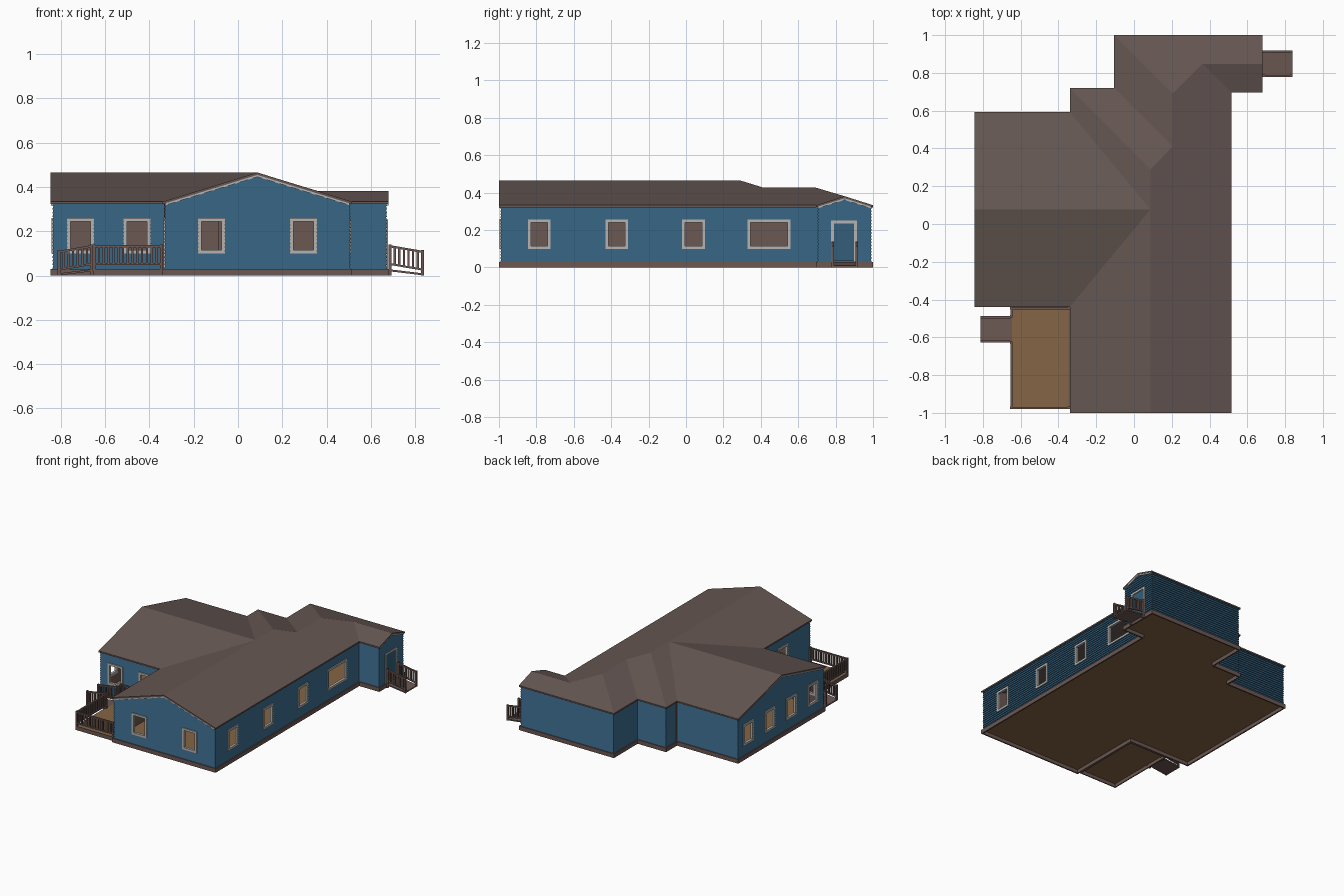
import bpy, bmesh
from mathutils import Vector as V

if "Cube" in bpy.data.objects:
    bpy.data.objects.remove(bpy.data.objects["Cube"])


def material(name, rgb):
    m = bpy.data.materials.new(name)
    m.diffuse_color = (*rgb, 1)
    m.use_nodes = True
    m.node_tree.nodes["Principled BSDF"].inputs["Base Color"].default_value = m.diffuse_color
    return m


BLUE = material("blue siding", (0.033, 0.113, 0.198))
ROOF = material("roof brown", (0.130, 0.095, 0.085))
TRIM = material("trim brown", (0.150, 0.098, 0.085))
TAN = material("floor tan", (0.235, 0.130, 0.060))
GREY = material("frame grey", (0.46, 0.455, 0.44))


def finish(bm, name, *mats, recalc=True):
    if recalc:
        bmesh.ops.recalc_face_normals(bm, faces=bm.faces)
    me = bpy.data.meshes.new(name)
    bm.to_mesh(me)
    bm.free()
    for m in mats:
        me.materials.append(m)
    ob = bpy.data.objects.new(name, me)
    bpy.context.collection.objects.link(ob)


def quad(bm, pts, mat=0):
    f = bm.faces.new([bm.verts.new(p) for p in pts])
    f.material_index = mat


def beam(bm, p, q, w, h):
    """Bar from p to q, w wide sideways, h tall, with upright ends."""
    p, q = V(p), V(q)
    d = (q - p).to_2d().normalized()
    s, u = V((-d.y, d.x, 0)) * w / 2, V((0, 0, h / 2))
    v = [bm.verts.new(e + a * s + b * u) for e in (p, q)
         for a, b in ((-1, -1), (1, -1), (1, 1), (-1, 1))]
    for f in ((0, 1, 2, 3), (7, 6, 5, 4), (0, 4, 5, 1), (1, 5, 6, 2), (2, 6, 7, 3), (3, 7, 4, 0)):
        bm.faces.new([v[i] for i in f])


def post(bm, x, y, z0, z1, w):
    beam(bm, (x - w / 2, y, (z0 + z1) / 2), (x + w / 2, y, (z0 + z1) / 2), w, z1 - z0)


# House outline, counter-clockwise, starting at the left wing's front corner
OUT = [(-.845, -.439), (-.34, -.439), (-.34, -1), (.515, -1), (.515, .695), (.68, .695),
       (.68, 1), (-.105, 1), (-.105, .72), (-.34, .72), (-.34, .592), (-.845, .592)]
OUT = [V(p) for p in OUT]
N = len(OUT)
DIR = [(OUT[(i + 1) % N] - OUT[i]).normalized() for i in range(N)]
NOR = [V((d.y, -d.x)) for d in DIR]
WALL = [OUT[i] - 0.012 * (NOR[i - 1] + NOR[i]) for i in range(N)]
LEN = [(WALL[(i + 1) % N] - WALL[i]).length for i in range(N)]
BASE, EAVE, RIDGE = 0.03, 0.333, 0.465


def slab(name, outline, top, t):
    """Hollow base: brown skirt boards t thick, tan floor set between them at the top."""
    bm = bmesh.new()
    pts = [V(p) for p in outline]
    n = len(pts)
    nor = [V((d.y, -d.x)).normalized() for d in (pts[(i + 1) % n] - pts[i] for i in range(n))]
    inn = [pts[i] - t * (nor[i - 1] + nor[i]) for i in range(n)]
    for i in range(n):
        j = (i + 1) % n
        a, b, c, d = pts[i], pts[j], inn[j], inn[i]
        quad(bm, [(*a, 0), (*b, 0), (*b, top), (*a, top)])
        quad(bm, [(*c, 0), (*d, 0), (*d, top), (*c, top)])
        quad(bm, [(*a, top), (*b, top), (*c, top), (*d, top)])
        quad(bm, [(*d, 0), (*c, 0), (*b, 0), (*a, 0)])
    quad(bm, [(*p, top) for p in inn], 1)
    quad(bm, [(*p, top - .004) for p in reversed(inn)], 1)
    finish(bm, name, TRIM, TAN, recalc=False)


slab("foundation", OUT, BASE, 0.010)
slab("deck", [(-.655, -.98), (-.34, -.98), (-.34, -.439), (-.655, -.439)], 0.029, 0.008)

# Roof: eave corners 0-11 follow the outline, then ridge points
pts = [(*p, EAVE) for p in OUT] + [
    (.0875, -1, RIDGE), (-.845, .077, RIDGE), (.0875, .077, RIDGE), (.0875, .29, RIDGE),
    (.205, .41, .428), (.205, .69, .428), (.362, .848, .381), (.68, .848, .381)]
faces = [(3, 4, 18, 17, 16, 15, 14, 12), (2, 12, 14, 1), (0, 1, 14, 13), (11, 13, 14, 10),
         (10, 14, 15, 9), (9, 15, 16, 8), (8, 16, 17, 7), (7, 17, 18, 19, 6), (4, 5, 19, 18)]
bm = bmesh.new()
vs = [bm.verts.new(p) for p in pts]
for f in faces:
    bm.faces.new([vs[i] for i in f])
bmesh.ops.recalc_face_normals(bm, faces=bm.faces)
r = bmesh.ops.extrude_face_region(bm, geom=bm.faces[:], use_keep_orig=True)
bmesh.ops.translate(bm, vec=(0, 0, -0.011), verts=[v for v in r["geom"] if isinstance(v, bmesh.types.BMVert)])
finish(bm, "roof", ROOF)

# Openings: wall number, centre along the wall's axis, width, bottom, top, is a door
OPEN = [(0, -.71, .122, .1, .26, 0), (0, -.455, .122, .1, .26, 0),
        (2, -.12, .122, .1, .26, 0), (2, .295, .122, .1, .26, 0),
        (3, -.785, .122, .1, .257, 0), (3, -.37, .122, .1, .257, 0),
        (3, .04, .122, .1, .257, 0), (3, .445, .23, .1, .257, 0),
        (5, .845, .14, BASE, .252, 1),
        (1, -.67, .122, .1, .26, 0), (1, -.53, .13, BASE, .252, 1)]
OPEN += [(11, .46 - .253 * k, .122, .1, .26, 0) for k in range(4)]
GABLE = {2: RIDGE, 5: .381, 11: RIDGE}
PITCH, LAP, FRAME = 0.0167, 0.005, 0.016


def at(i, s, d, z):
    return V((*(WALL[i] + DIR[i] * s + NOR[i] * d), z))


def along(i, c):
    ax = 0 if abs(DIR[i].x) > 0.5 else 1
    return abs(c - WALL[i][ax])


# Walls: overlapping boards outside, plain lining inside, split around openings
bm = bmesh.new()
WTOP = EAVE - 0.007
for i in range(N):
    holes = sorted((along(i, c) - w / 2 + .006, along(i, c) + w / 2 - .006, z0 + (0 if dr else .006), z1 - .006)
                   for j, c, w, z0, z1, dr in OPEN if j == i)
    top = GABLE.get(i, EAVE) - 0.007
    slope = (top - WTOP) / (LEN[i] / 2)
    cuts = {round(BASE + k * PITCH, 5) for k in range(40)} | {round(z, 5) for h in holes for z in h[2:]}
    cuts = sorted(z for z in cuts | {WTOP, top} if z <= top)

    def ends(z, d):
        g = (z - WTOP) / slope if slope and z > WTOP else 0
        return (g + d * NOR[i - 1].dot(DIR[i]), LEN[i] - g + d * NOR[(i + 1) % N].dot(DIR[i]))

    for z0, z1 in zip(cuts, cuts[1:]):
        if z1 - z0 < 1e-4:
            continue
        row = int(((z0 + z1) / 2 - BASE) / PITCH)
        d0, d1 = (LAP * (1 - ((z - BASE) / PITCH - row)) for z in (z0, z1))
        gaps = [h for h in holes if h[2] < (z0 + z1) / 2 < h[3]]
        for a0, a1, inner in ((d0, d1, 0), (-.008, -.008, 1)):
            lo, hi = ends(z0, a0), ends(z1, a1)
            left = [(lo[0], hi[0])] + [(h[1], h[1]) for h in gaps]
            right = [(h[0], h[0]) for h in gaps] + [(lo[1], hi[1])]
            for l, r in zip(left, right):
                q = [at(i, l[0], a0, z0), at(i, r[0], a0, z0), at(i, r[1], a1, z1), at(i, l[1], a1, z1)]
                quad(bm, q[::-1] if inner else q, inner)
                if not inner:  # underside of the board
                    quad(bm, [at(i, l[0], 0, z0), at(i, r[0], 0, z0), q[1], q[0]])
finish(bm, "siding_walls", BLUE, TRIM, recalc=False)

# Inside wall between the main house and the left wing
bm = bmesh.new()
beam(bm, (-.33, -.44, .178), (-.33, .59, .178), .008, .296)
finish(bm, "inside_wall", TRIM)

# Window and door frames, door leaves
fr, doors = bmesh.new(), bmesh.new()
for i, c, w, z0, z1, dr in OPEN:
    s, t = along(i, c), FRAME
    a, b = s - w / 2, s + w / 2
    bars = [(a, a + t, z0, z1), (b - t, b, z0, z1), (a + t, b - t, z1 - t, z1)]
    if dr:
        m = (z0 + z1) / 2
        beam(doors, at(i, a + .01, -.002, m), at(i, b - .01, -.002, m), .008, z1 - z0 - .01)
    else:
        bars.append((a + t, b - t, z0, z0 + t))
    for l, r, u, v in bars:
        beam(fr, at(i, l, -.001, (u + v) / 2), at(i, r, -.001, (u + v) / 2), .018, v - u)
finish(fr, "window_and_door_frames", GREY)
finish(doors, "doors", BLUE)

# Pale boards under the gable roof edges
bm = bmesh.new()
for i, top in GABLE.items():
    for s in (0, LEN[i]):
        beam(bm, at(i, s, .006, EAVE - .011), at(i, LEN[i] / 2, .006, top - .015), .008, .010)
finish(bm, "gable_trim", GREY)


def railing(bm, p, q, drop=0.0):
    """Posts, two rails and balusters from p to q; drop lowers the far end."""
    p, q = V(p), V(q)
    zt, zb = 0.132, 0.052
    for z, h in ((zt, .01), (zb, .009)):
        beam(bm, (*p, z), (*q, z - drop), .012, h)
    n = max(2, round((q - p).length / 0.021))
    for k in range(n + 1):
        x, y = p.lerp(q, k / n)
        dz = drop * k / n
        if k in (0, n):
            post(bm, x, y, 0.0 if drop else .02, zt + .008 - dz, .013)
        else:
            post(bm, x, y, zb - dz, zt - dz, .010)


bm = bmesh.new()
railing(bm, (-.649, -.974), (-.346, -.974))
railing(bm, (-.649, -.974), (-.649, -.628))
railing(bm, (-.649, -.488), (-.649, -.445))
railing(bm, (-.649, -.447), (-.346, -.447))
finish(bm, "deck_railing", TRIM)

# Both ramps with sloping handrails
for name, x0, sx, y0, y1 in (("front_ramp", -.655, -1, -.622, -.493), ("side_ramp", .68, 1, .784, .913)):
    bm = bmesh.new()
    m = (y0 + y1) / 2
    beam(bm, (x0, m, .024), (x0 + sx * .158, m, .005), y1 - y0 + .012, .009)
    for y in (y0, y1):
        railing(bm, (x0 + sx * .006, y), (x0 + sx * .152, y), .025)
    finish(bm, name, TRIM)
